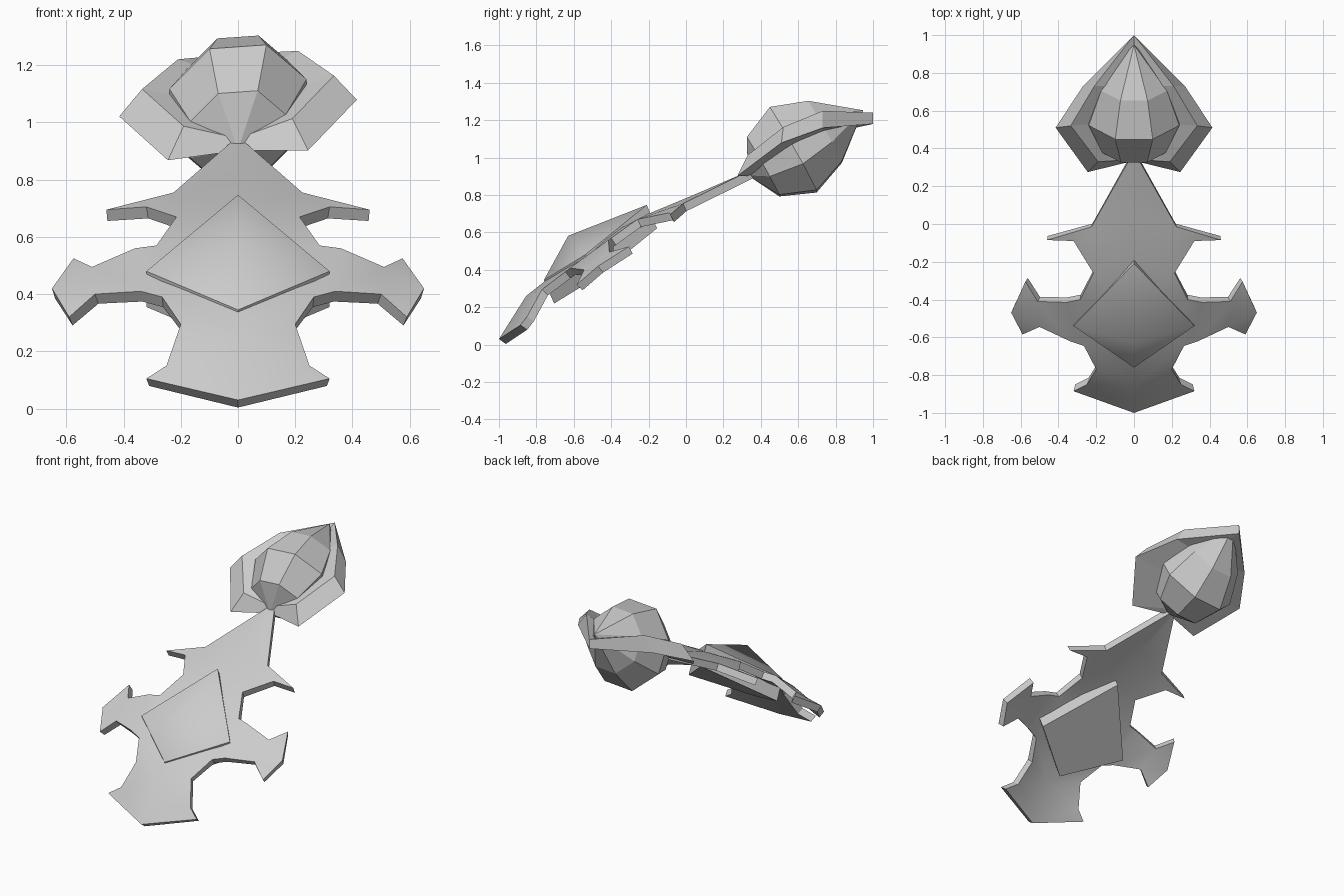
import bpy, bmesh
from math import radians, sin, cos, pi
from mathutils import Vector

old = bpy.data.objects.get("Cube")
if old:
    bpy.data.objects.remove(old)

grey = bpy.data.materials.new("plain grey")
grey.use_nodes = True
grey.diffuse_color = (0.6, 0.6, 0.6, 1)
grey.node_tree.nodes["Principled BSDF"].inputs["Base Color"].default_value = grey.diffuse_color


def make(name, points, faces, closed=True):
    """Build an object; open sheets are turned to face upward."""
    bm = bmesh.new()
    verts = [bm.verts.new(p) for p in points]
    for f in faces:
        face = bm.faces.new([verts[i] for i in f])
        face.normal_update()
        if not closed and face.normal.z < 0:
            face.normal_flip()
    if closed:
        bmesh.ops.recalc_face_normals(bm, faces=bm.faces)
    mesh = bpy.data.meshes.new(name)
    bm.to_mesh(mesh)
    bm.free()
    mesh.materials.append(grey)
    obj = bpy.data.objects.new(name, mesh)
    bpy.context.scene.collection.objects.link(obj)
    return obj


def select(obj):
    bpy.ops.object.select_all(action='DESELECT')
    obj.select_set(True)
    bpy.context.view_layer.objects.active = obj


def mirror(obj):
    mod = obj.modifiers.new("mirror", 'MIRROR')
    mod.use_clip = True
    mod.merge_threshold = 0.002


# Body plate: centre line first, then the outline from the foot to the neck
spine = [(0, -1, .03), (0, -.855, .26), (0, -.5, .54), (0, -.2, .7), (0, .04, .8), (0, .34, .93)]
outline = [
    (.32, -.885, .105), (.25, -.85, .15), (.2, -.77, .295),        # foot
    (.265, -.645, .39), (.34, -.62, .41), (.5, -.545, .4),         # fin front edge
    (.59, -.585, .32), (.65, -.47, .42), (.575, -.305, .525),      # fin end
    (.51, -.41, .495), (.36, -.415, .56), (.285, -.4, .57),        # fin back edge
    (.215, -.26, .67),                                             # waist
    (.32, -.09, .705), (.46, -.085, .695), (.225, -.015, .755),    # small barb
    (.025, .34, .93)]                                              # neck
patches = [(0, 6, 7, 1), (7, 8, 1), (1, 8, 9, 2), (9, 10, 16, 17), (9, 17, 2),
           (10, 11, 15, 16), (11, 12, 13), (11, 13, 15), (13, 14, 15),
           (2, 17, 18, 3), (18, 19, 21), (19, 20, 21), (3, 18, 21, 4), (4, 21, 22, 5)]
body = make("body_plate", spine + outline, patches, closed=False)
mirror(body)
solid = body.modifiers.new("thickness", 'SOLIDIFY')
solid.thickness = 0.045
solid.offset = -1
select(body)
bpy.ops.object.convert(target='MESH')
bpy.ops.object.shade_smooth_by_angle(angle=radians(25))

# Diamond boss: soft pyramid above the plate, slab showing below it
rim = [Vector(p) for p in ((0, -.76, .345), (.32, -.54, .48), (0, -.21, .747), (-.32, -.54, .48))]
base = [p + Vector((0, .055, -.125)) for p in rim]
ring = [(i, (i + 1) % 4) for i in range(4)]
boss = make("diamond_boss", rim + base + [Vector((0, -.63, .582))],
            [(a, b, 8) for a, b in ring] + [(a, b, b + 4, a + 4) for a, b in ring] + [(4, 5, 6, 7)])
for poly in boss.data.polygons:
    poly.use_smooth = 8 in poly.vertices
bm = bmesh.new()
bm.from_mesh(boss.data)
for e in bm.edges:
    e.smooth = any(v.index == 8 for v in e.verts)
bm.to_mesh(boss.data)
bm.free()

# Hood: outer edge, raised ridge, and a sheet running in to the middle
outer = [(.02, .33, .9), (.245, .275, .885), (.415, .51, 1.05), (.27, .73, 1.14), (0, 1, 1.18)]
ridge = [(.02, .34, .95), (.19, .33, 1.0), (.335, .52, 1.14), (.21, .73, 1.235), (0, 1, 1.24)]
middle = [(0, .34, .94), (0, .38, .96), (0, .55, 1.05), (0, .73, 1.15), (0, .93, 1.22)]
under = [(x, y, z - .04) for x, y, z in middle]
n = len(outer)
strips = []
for i in range(n - 1):
    for a, b in ((0, 1), (1, 2), (0, 3)):
        strips.append((a * n + i, a * n + i + 1, b * n + i + 1, b * n + i))
hood = make("hood", outer + ridge + middle + under, strips)
mirror(hood)
select(hood)
bpy.ops.object.convert(target='MESH')

# Faceted bulb: eight-sided rings along a rising axis
start = Vector((0, .33, .905))
axis = Vector((0, .87, .49))
up = Vector((0, -.49, .87))
sides = 8
pts = [start, start + axis * .71]
for along, radius in ((.095, .192), (.28, .276), (.475, .2)):
    for k in range(sides):
        t = 2 * pi * (k + .5) / sides
        pts.append(start + axis * along + up * radius * cos(t) + Vector((.94 * radius * sin(t), 0, 0)))
facets = []
for k in range(sides):
    a, b = 2 + k, 2 + (k + 1) % sides
    facets += [(0, a, b), (1, a + 2 * sides, b + 2 * sides)]
    facets += [(a + r, b + r, b + r + sides, a + r + sides) for r in (0, sides)]
bulb = make("bulb", pts, facets)

# The head leans slightly to one side
for obj in (hood, bulb):
    for v in obj.data.vertices:
        v.co.z += .07 * v.co.x
